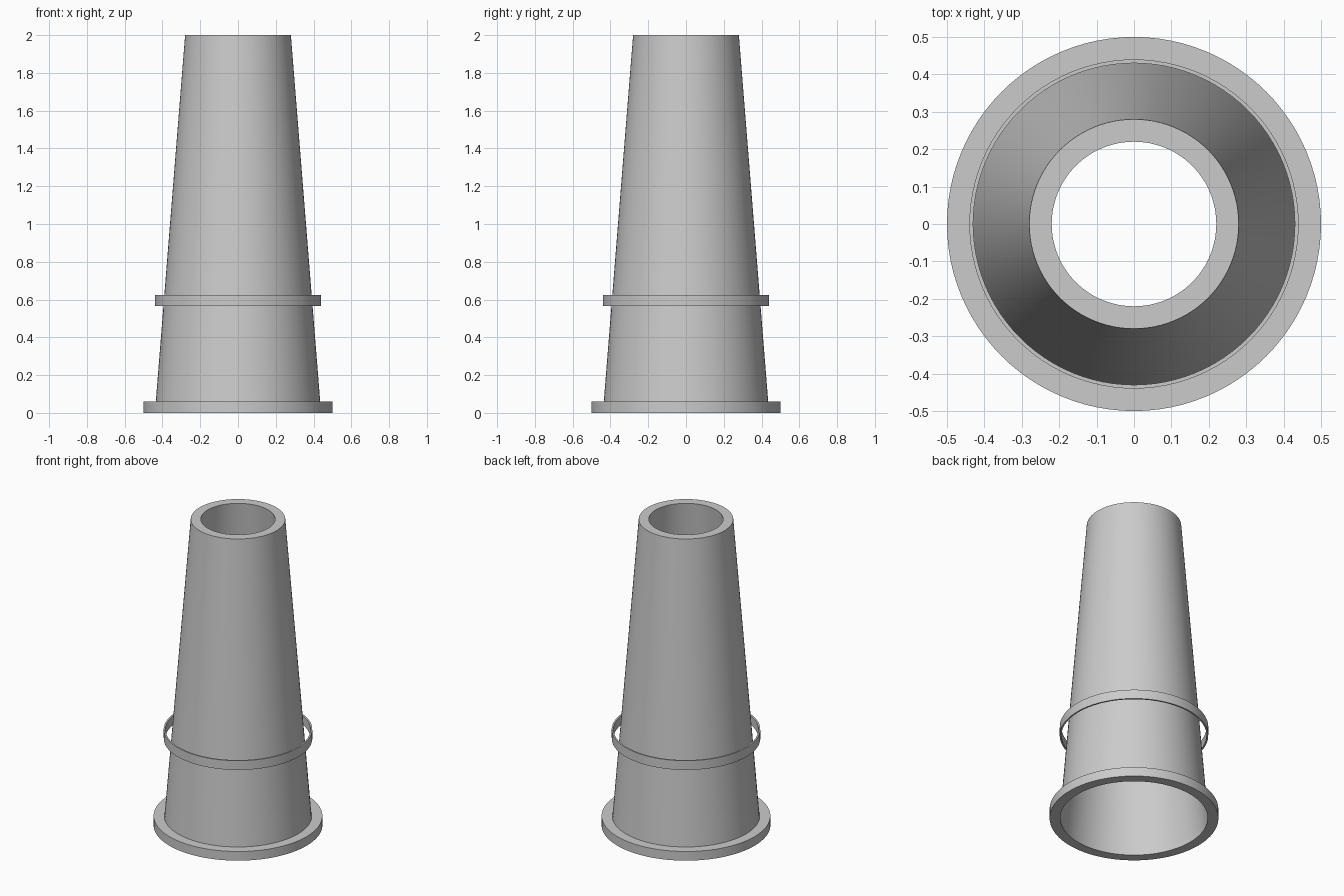
import bpy
import math

cube = bpy.data.objects.get("Cube")
if cube:
    bpy.data.objects.remove(cube, do_unlink=True)

SEGMENTS = 96

grey = bpy.data.materials.new("plain_grey")
grey.use_nodes = True
colour = (0.6, 0.6, 0.6, 1)
grey.diffuse_color = colour
grey.node_tree.nodes["Principled BSDF"].inputs["Base Color"].default_value = colour


def lathe(name, profile, closed=True):
    """Spin a profile of (radius, z) points around the z axis."""
    n = len(profile)
    verts, faces = [], []
    for i in range(SEGMENTS):
        a = math.tau * i / SEGMENTS
        verts += [(r * math.cos(a), r * math.sin(a), z) for r, z in profile]
    for i in range(SEGMENTS):
        here, there = i * n, (i + 1) % SEGMENTS * n
        for j in range(n if closed else n - 1):
            k = (j + 1) % n
            faces.append((here + j, there + j, there + k, here + k))
    mesh = bpy.data.meshes.new(name)
    mesh.from_pydata(verts, [], faces)
    mesh.materials.append(grey)
    obj = bpy.data.objects.new(name, mesh)
    bpy.context.collection.objects.link(obj)
    bpy.ops.object.select_all(action="DESELECT")
    obj.select_set(True)
    bpy.context.view_layer.objects.active = obj
    bpy.ops.object.shade_smooth_by_angle(angle=math.radians(30))
    return obj


def band(name, inner, outer, bottom, top):
    """Flat ring with a rectangular cross-section."""
    return lathe(name, [(outer, bottom), (outer, top), (inner, top), (inner, bottom)])


# Tapered hollow body: outer wall, top rim, inner wall
lathe("tapered_body", [(0.44, 0), (0.28, 2), (0.22, 2)])

# Foot flange and the thin loose band around the body
band("base_flange", 0.437, 0.5, 0, 0.06)
band("loose_band", 0.43, 0.44, 0.565, 0.625)
